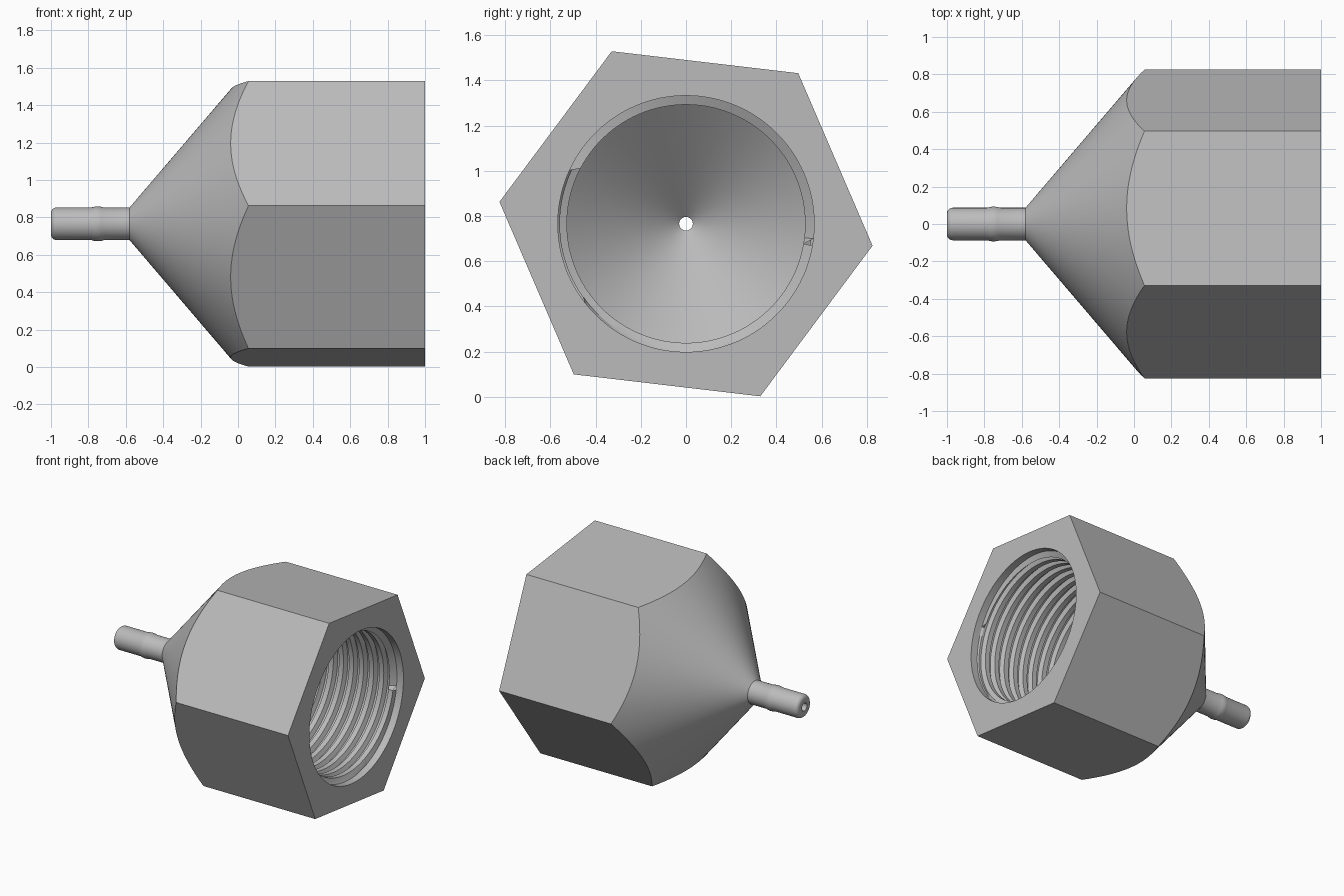
import bpy, bmesh, math

if "Cube" in bpy.data.objects:
    bpy.data.objects.remove(bpy.data.objects["Cube"])

N = 120                      # segments around the axis, divisible by six
AXIS_Z = 0.766
HEX_R = 0.831                # hexagon corner radius
TURN = math.radians(-6.7)    # roll of the hexagon
NECK_X, NECK_R, SLOPE = -0.58, 0.087, 1.17
BORE_R, THREAD_R, MOUTH_R, HOLE_R = 0.527, 0.558, 0.567, 0.03
MOUTH_X, THREAD_END, PITCH = 0.945, 0.03, 0.085

metal = bpy.data.materials.new("light_grey")
metal.diffuse_color = (0.5, 0.5, 0.5, 1)
metal.use_nodes = True
metal.node_tree.nodes["Principled BSDF"].inputs["Base Color"].default_value = metal.diffuse_color


def angle(j):
    return TURN + 2 * math.pi * j / N


def point(x, r, j):
    return (x, r * math.cos(angle(j)), AXIS_Z + r * math.sin(angle(j)))


def circle(x, r):
    return [point(x, r, j) for j in range(N)]


def loft(name, rings, seam_shift=0):
    """Skin rings in order; seam_shift offsets rows across the seam for a helix."""
    bm = bmesh.new()
    rows = [[bm.verts.new(p) for p in ring] for ring in rings]

    def vert(m, j):
        return rows[m][j] if j < N else rows[max(0, m - seam_shift)][0]

    for m in range(len(rows) - 1):
        for j in range(N):
            quad = [vert(m, j), vert(m, j + 1), vert(m + 1, j + 1), vert(m + 1, j)]
            if len(set(quad)) == 4:
                bm.faces.new(quad)
    bmesh.ops.remove_doubles(bm, verts=bm.verts, dist=1e-5)
    mesh = bpy.data.meshes.new(name)
    bm.to_mesh(mesh)
    bm.free()
    mesh.materials.append(metal)
    obj = bpy.data.objects.new(name, mesh)
    bpy.context.collection.objects.link(obj)
    bpy.ops.object.select_all(action='DESELECT')
    obj.select_set(True)
    bpy.context.view_layer.objects.active = obj
    bpy.ops.object.shade_smooth_by_angle(angle=math.radians(30))


def hex_radius(j):
    a = (angle(j) - TURN) % (math.pi / 3) - math.pi / 6
    return HEX_R * math.cos(math.pi / 6) / math.cos(a)


# Nozzle with rounded tip and a small raised bead
tip = [(-0.97 - 0.03 * math.cos(t), NECK_R - 0.03 + 0.03 * math.sin(t))
       for t in (math.pi / 2 * i / 6 for i in range(7))]
bead = [(-0.75 + 0.035 * s, NECK_R + 0.006 * (1 - s * s))
        for s in (-1, -0.6, -0.2, 0.2, 0.6, 1)]
nozzle = [(-1, HOLE_R)] + tip + bead + [(NECK_X, NECK_R)]
loft("nozzle", [circle(x, r) for x, r in nozzle])

# Cone running into the hexagonal body, where the two meet in curved arcs
arcs = [point(NECK_X + (hex_radius(j) - NECK_R) / SLOPE, hex_radius(j), j) for j in range(N)]
hex_end = [point(1, hex_radius(j), j) for j in range(N)]
loft("hexagonal_body", [circle(NECK_X, NECK_R), arcs, hex_end,
                        circle(1, MOUTH_R), circle(MOUTH_X, MOUTH_R)])

# Helical internal thread, clipped at both ends
knots = [(0, BORE_R), (0.45, BORE_R), (0.62, THREAD_R), (0.83, THREAD_R)]
turns = math.ceil((MOUTH_X - THREAD_END) / PITCH) + 2
thread = []
for turn in range(turns):
    for offset, radius in knots:
        ring = []
        for j in range(N):
            x, r = MOUTH_X + PITCH * (j / N - turn - offset), radius
            if x >= MOUTH_X:
                x, r = MOUTH_X, MOUTH_R
            elif x <= THREAD_END:
                x, r = THREAD_END, BORE_R
            ring.append(point(x, r, j))
        thread.append(ring)
loft("internal_thread", thread, seam_shift=len(knots))

# Inner funnel and the through hole to the nozzle tip
funnel_end = THREAD_END - (BORE_R - HOLE_R) / SLOPE
loft("inner_funnel", [circle(THREAD_END, BORE_R), circle(funnel_end, HOLE_R),
                      circle(-1, HOLE_R)])
